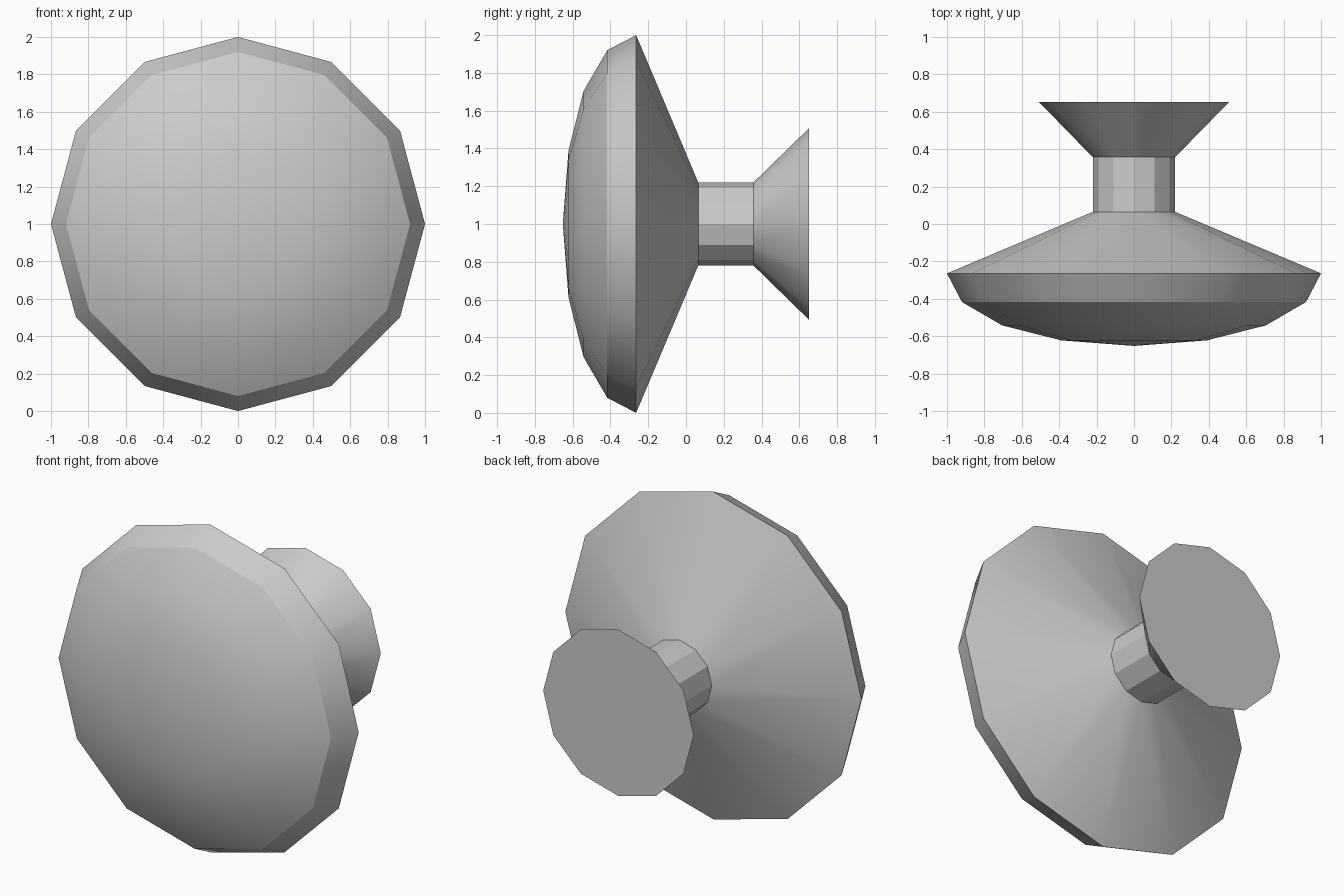
import bpy, bmesh, math

if "Cube" in bpy.data.objects:
    bpy.data.objects.remove(bpy.data.objects["Cube"])

SIDES = 12

def lathe(name, profile, z=1.0):
    """Spin (y, radius) points about a front-to-back axis; zero radius makes a pole."""
    bm = bmesh.new()
    rings = []
    for y, r in profile:
        if r == 0:
            rings.append([bm.verts.new((0, y, z))] * SIDES)
        else:
            rings.append([bm.verts.new((r * math.cos(math.tau * i / SIDES), y,
                                        z + r * math.sin(math.tau * i / SIDES)))
                          for i in range(SIDES)])
    for a, b in zip(rings, rings[1:]):
        for i in range(SIDES):
            j = (i + 1) % SIDES
            bm.faces.new(list(dict.fromkeys((a[i], a[j], b[j], b[i]))))
    bm.faces.new(rings[-1])  # flat back of the mounting plate
    bmesh.ops.recalc_face_normals(bm, faces=bm.faces)
    mesh = bpy.data.meshes.new(name)
    bm.to_mesh(mesh)
    bm.free()
    obj = bpy.data.objects.new(name, mesh)
    bpy.context.collection.objects.link(obj)
    bpy.ops.object.select_all(action='DESELECT')
    obj.select_set(True)
    bpy.context.view_layer.objects.active = obj
    bpy.ops.object.shade_smooth_by_angle(angle=math.radians(29.8))
    return obj

# Knob: domed face, rim, tapered back, neck, flared base
lathe("door_knob", [
    (-0.652, 0), (-0.622, 0.39), (-0.542, 0.705), (-0.417, 0.92),
    (-0.264, 1.0), (0.065, 0.22), (0.357, 0.22), (0.652, 0.508),
])
